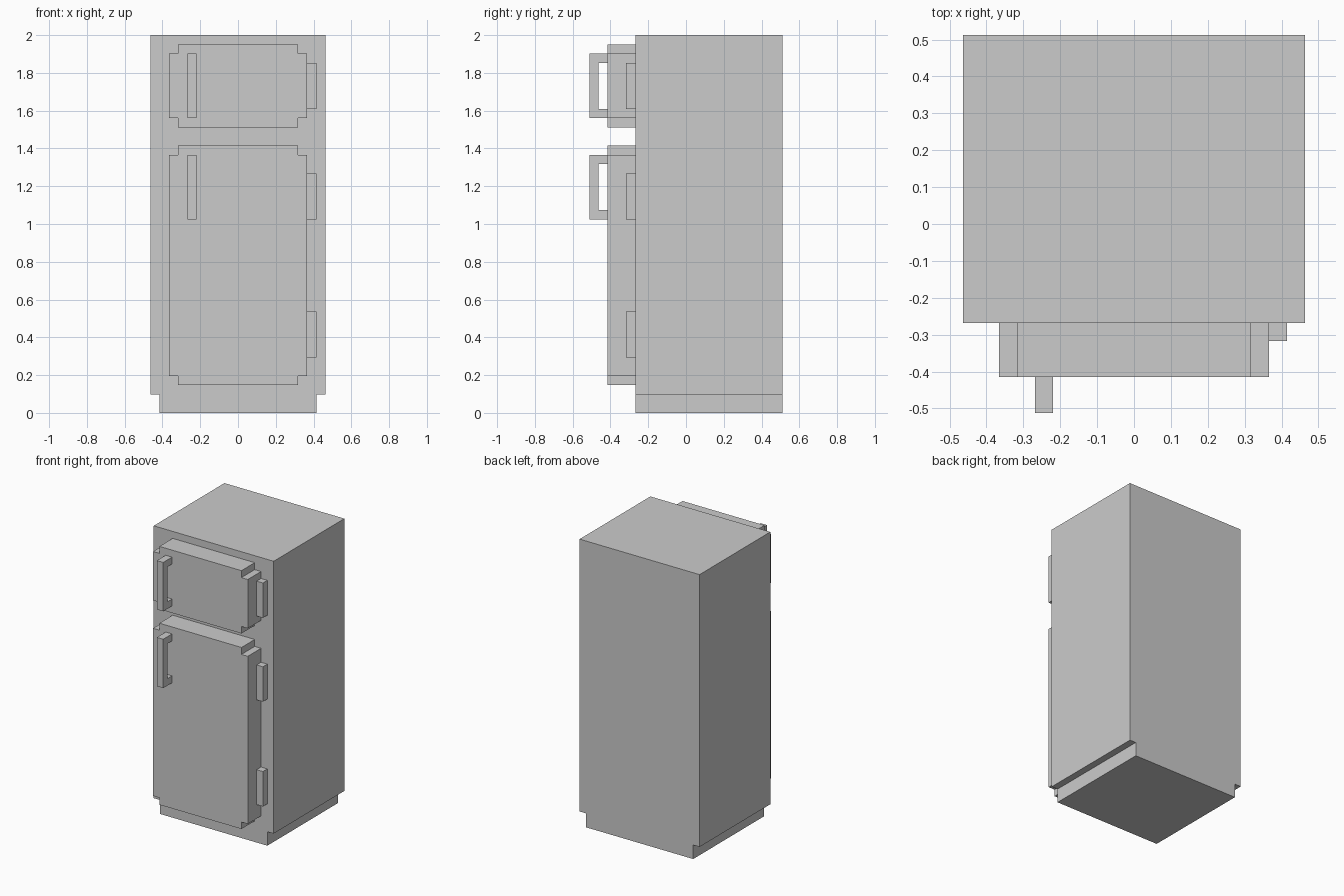
import bpy, bmesh
from mathutils import Vector

if "Cube" in bpy.data.objects:
    bpy.data.objects.remove(bpy.data.objects["Cube"])

U = 2 / 41  # the model sits on a regular grid, 41 cells tall


def prism(name, profile, axis, lo, hi):
    """Extrude a closed profile along 'x' (profile in y,z) or 'y' (profile in x,z)."""
    def place(a, b, d):
        return Vector((d, a, b) if axis == 'x' else (a, d, b)) * U
    bm = bmesh.new()
    face = bm.faces.new([bm.verts.new(place(a, b, lo)) for a, b in profile])
    ext = bmesh.ops.extrude_face_region(bm, geom=[face], use_keep_orig=True)
    verts = [g for g in ext['geom'] if isinstance(g, bmesh.types.BMVert)]
    bmesh.ops.translate(bm, verts=verts, vec=place(0, 0, hi - lo))
    bmesh.ops.recalc_face_normals(bm, faces=bm.faces)
    mesh = bpy.data.meshes.new(name)
    bm.to_mesh(mesh)
    bm.free()
    obj = bpy.data.objects.new(name, mesh)
    bpy.context.collection.objects.link(obj)
    return obj


def door(name, z0, z1):
    # rectangle with a one-cell notch in each corner
    w, n = 7.5, 6.5
    prism(name, [(-n, z0), (n, z0), (n, z0 + 1), (w, z0 + 1),
                 (w, z1 - 1), (n, z1 - 1), (n, z1), (-n, z1),
                 (-n, z1 - 1), (-w, z1 - 1), (-w, z0 + 1), (-n, z0 + 1)],
          'y', -8.5, -5.5)


def handle(name, z0, z1):
    # C-shaped pull, open towards the door
    prism(name, [(-8.5, z0), (-10.5, z0), (-10.5, z1), (-8.5, z1),
                 (-8.5, z1 - 1), (-9.5, z1 - 1), (-9.5, z0 + 1), (-8.5, z0 + 1)],
          'x', -5.5, -4.5)


def hinge(name, z0, z1):
    prism(name, [(7.5, z0), (8.5, z0), (8.5, z1), (7.5, z1)], 'y', -6.5, -5.5)


# cabinet with its narrower plinth
prism("cabinet", [(-8.5, 0), (8.5, 0), (8.5, 2), (9.5, 2),
                  (9.5, 41), (-9.5, 41), (-9.5, 2), (-8.5, 2)], 'y', -5.5, 10.5)

# doors
door("freezer_door", 31, 40)
door("fridge_door", 3, 29)

# handles
handle("freezer_handle", 32, 39)
handle("fridge_handle", 21, 28)

# hinges
for name, z in (("freezer_hinge", 33), ("fridge_hinge_upper", 21), ("fridge_hinge_lower", 6)):
    hinge(name, z, z + 5)
